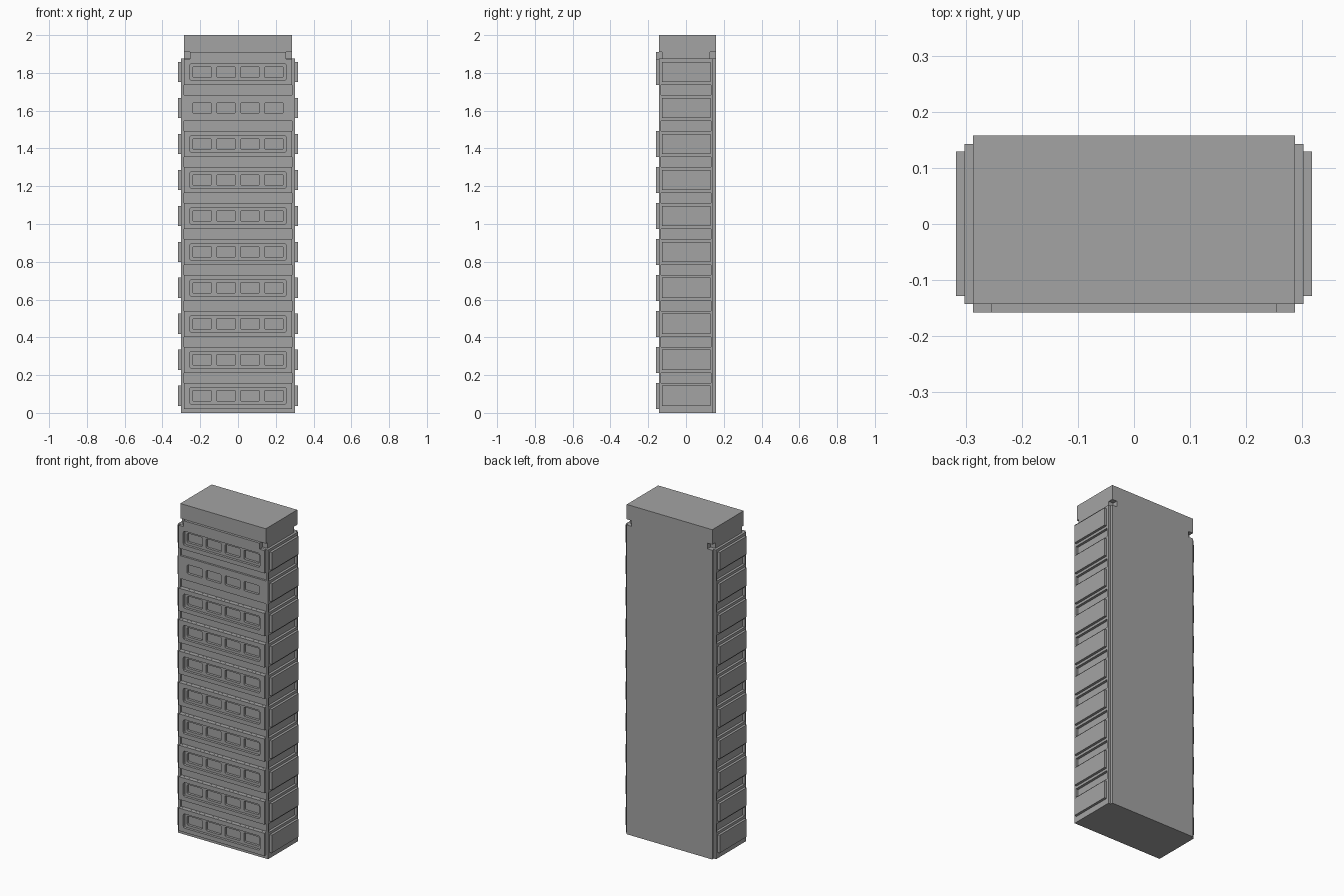
import bpy, bmesh
from mathutils import Matrix, Vector

if "Cube" in bpy.data.objects:
    bpy.data.objects.remove(bpy.data.objects["Cube"], do_unlink=True)

grey = bpy.data.materials.new("concrete_grey")
grey.use_nodes = True
tone = (0.37, 0.37, 0.37, 1)
grey.diffuse_color = tone
grey.node_tree.nodes["Principled BSDF"].inputs["Base Color"].default_value = tone

FLOORS = 10
PITCH = 0.1905
levels = [0.09 + PITCH * i for i in range(FLOORS)]
bands = [z + PITCH / 2 for z in levels[:-1]]
PLAIN_FLOOR = 8
CORE_X, SIDE_X, PANEL_X = 0.287, 0.302, 0.317
WALL_Y, FRONT_Y, BACK_Y = -0.143, -0.158, 0.158
HALF_PANEL, HALF_BAND = 0.069, 0.026
SHOULDER, CAP = 1.875, 1.91


def add_box(bm, x, y, z, rounding=0):
    """Box from (min, max) ranges; rounding softens the edges along y."""
    lo, hi = Vector((x[0], y[0], z[0])), Vector((x[1], y[1], z[1]))
    made = bmesh.ops.create_cube(
        bm, size=1,
        matrix=Matrix.Translation((lo + hi) / 2) @ Matrix.Diagonal((*(hi - lo), 1)))
    if rounding:
        edges = {e for v in made["verts"] for e in v.link_edges
                 if abs(e.verts[0].co.y - e.verts[1].co.y) > 1e-4}
        bmesh.ops.bevel(bm, geom=list(edges), offset=rounding, segments=2,
                        profile=0.5, affect='EDGES')


def make_object(name, bm):
    mesh = bpy.data.meshes.new(name)
    bm.to_mesh(mesh)
    bm.free()
    mesh.materials.append(grey)
    obj = bpy.data.objects.new(name, mesh)
    bpy.context.collection.objects.link(obj)
    return obj


def carve(obj, bm):
    """Subtract the cutter mesh and keep the plain result."""
    cutter = make_object("cutter", bm)
    cutter.hide_render = True
    mod = obj.modifiers.new("carve", 'BOOLEAN')
    mod.operation = 'DIFFERENCE'
    mod.solver = 'EXACT'
    mod.object = cutter
    graph = bpy.context.evaluated_depsgraph_get()
    result = bpy.data.meshes.new_from_object(obj.evaluated_get(graph))
    obj.modifiers.clear()
    obj.data = result
    bpy.data.objects.remove(cutter, do_unlink=True)


# Core block with cap, recessed windows, floor grooves and corner notches
bm = bmesh.new()
add_box(bm, (-CORE_X, CORE_X), (WALL_Y, BACK_Y), (0, 2))
core = make_object("tower_core", bm)
cut = bmesh.new()
for z in levels:
    for k in range(4):
        x = (k - 1.5) * 0.127
        add_box(cut, (x - 0.051, x + 0.051), (-0.2, WALL_Y + 0.015),
                (z - 0.028, z + 0.028), 0.008)
for z in bands:
    add_box(cut, (-0.3, 0.3), (-0.2, WALL_Y + 0.012), (z - HALF_BAND, z + HALF_BAND))
for s in (-1, 1):
    x = sorted((s * 0.255, s * 0.4))
    for y in ((-0.2, -0.128), (0.128, 0.2)):
        add_box(cut, x, y, (SHOULDER, CAP))
carve(core, cut)

# Raised front frames, with the top one stepped up to the cap
bm, cut = bmesh.new(), bmesh.new()
for i, z in enumerate(levels):
    if i == PLAIN_FLOOR:
        continue
    add_box(bm, (-CORE_X, CORE_X), (FRONT_Y, WALL_Y), (z - HALF_PANEL, z + HALF_PANEL))
    add_box(cut, (-0.257, 0.257), (-0.2, -0.1), (z - 0.043, z + 0.043), 0.01)
frames = make_object("front_frames", bm)
carve(frames, cut)
bm = bmesh.new()
add_box(bm, (-0.255, 0.255), (FRONT_Y, WALL_Y), (levels[-1] + HALF_PANEL, CAP))
make_object("front_top_ledge", bm)

# Side cladding: corner strips, floor blocks between grooves, raised panels
for side, s in (("left", 1), ("right", -1)):
    clad_x = sorted((s * CORE_X, s * SIDE_X))
    bm = bmesh.new()
    for t in (-1, 1):
        add_box(bm, clad_x, sorted((t * 0.132, t * 0.143)), (0, SHOULDER))
    make_object(side + "_corner_strips", bm)

    bm = bmesh.new()
    bottoms = [0] + [z + HALF_BAND for z in bands]
    tops = [z - HALF_BAND for z in bands] + [SHOULDER]
    for z in zip(bottoms, tops):
        add_box(bm, clad_x, (-0.132, 0.132), z)
    make_object(side + "_wall_blocks", bm)

    bm = bmesh.new()
    for z in levels:
        add_box(bm, sorted((s * SIDE_X, s * PANEL_X)), (-0.128, 0.129),
                (z - 0.054, z + 0.054))
    make_object(side + "_raised_panels", bm)
